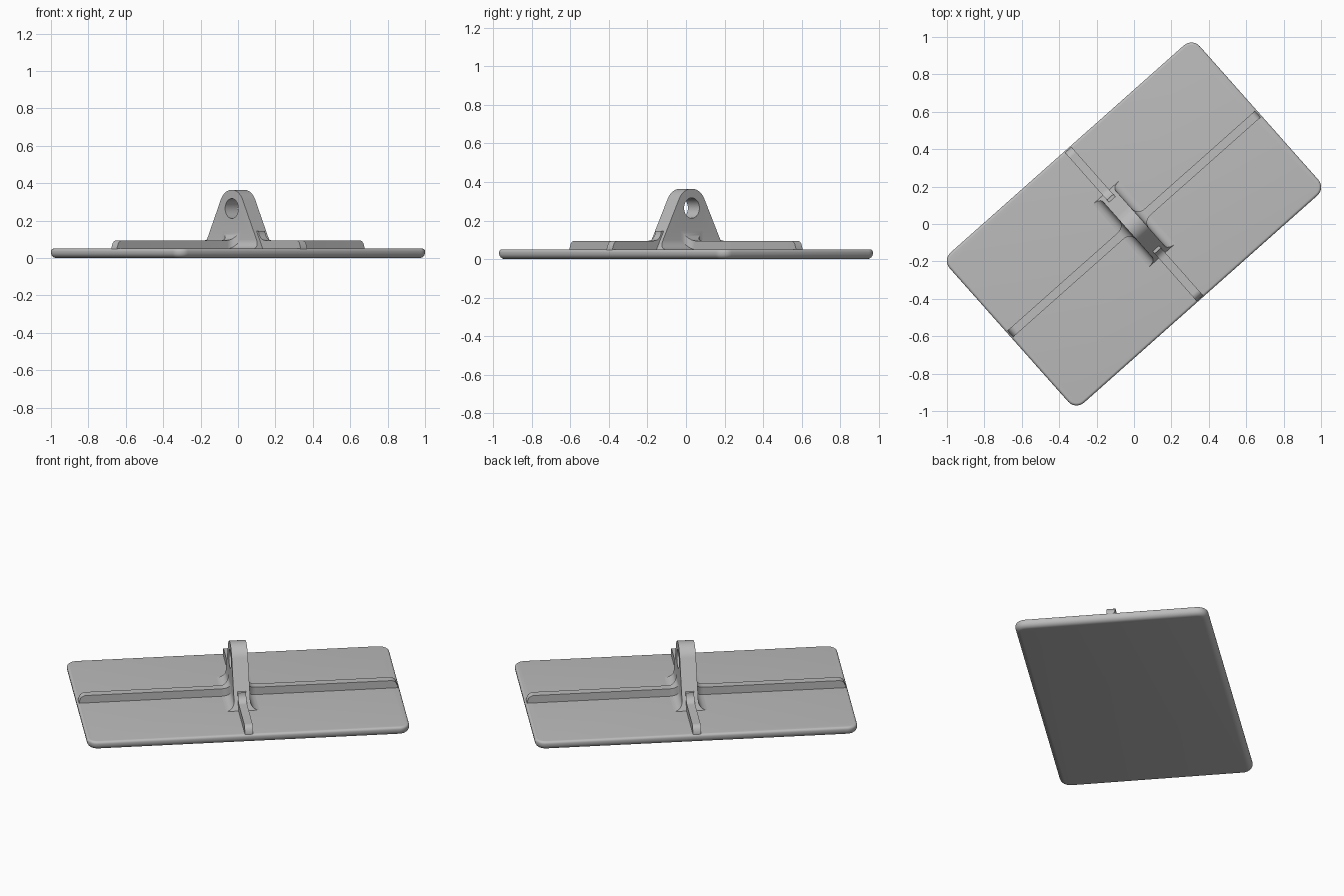
import bpy, bmesh, math
from mathutils import Matrix

cube = bpy.data.objects.get("Cube")
if cube:
    bpy.data.objects.remove(cube, do_unlink=True)

TURN = Matrix.Rotation(math.radians(41.6), 4, 'Z')   # whole part sits diagonally
PLATE_TOP, RIB_TOP = 0.05, 0.095

grey = bpy.data.materials.new("plain grey")
grey.use_nodes = True
grey.diffuse_color = (0.5, 0.5, 0.5, 1)
grey.node_tree.nodes["Principled BSDF"].inputs["Base Color"].default_value = (0.5, 0.5, 0.5, 1)


def arc_gap(d, r):
    """Height of a quarter-round fillet at distance d from its wall."""
    return r - math.sqrt(r * r - (r - d) ** 2) if d < r else 0.0


def loft(name, rings):
    """Skin closed rings of equal point count and cap both ends."""
    bm = bmesh.new()
    rows = [[bm.verts.new(p) for p in ring] for ring in rings]
    n = len(rows[0])
    for a, b in zip(rows, rows[1:]):
        for i in range(n):
            j = (i + 1) % n
            bm.faces.new((a[i], a[j], b[j], b[i]))
    bm.faces.new(rows[0][::-1])
    bm.faces.new(rows[-1])
    bmesh.ops.transform(bm, matrix=TURN, verts=bm.verts)
    bmesh.ops.recalc_face_normals(bm, faces=bm.faces)
    mesh = bpy.data.meshes.new(name)
    bm.to_mesh(mesh)
    bm.free()
    mesh.materials.append(grey)
    obj = bpy.data.objects.new(name, mesh)
    bpy.context.collection.objects.link(obj)
    return obj


def smooth(obj):
    bpy.ops.object.select_all(action='DESELECT')
    obj.select_set(True)
    bpy.context.view_layer.objects.active = obj
    bpy.ops.object.shade_smooth_by_angle(angle=math.radians(35))


# Base plate: rounded rectangle with softened lower and upper rims
def plate_ring(inset, z, hx=0.894, hy=0.537, r=0.06):
    ring = []
    for quarter, (sx, sy) in enumerate([(1, 1), (-1, 1), (-1, -1), (1, -1)]):
        for k in range(9):
            t = math.pi / 2 * (quarter + k / 8)
            ring.append((sx * (hx - r) + (r - inset) * math.cos(t),
                         sy * (hy - r) + (r - inset) * math.sin(t), z))
    return ring


steps = [math.pi / 2 * k / 6 for k in range(7)]
low, high = 0.03, 0.014
rings = [plate_ring(low * (1 - math.sin(t)), low * (1 - math.cos(t))) for t in steps]
rings += [plate_ring(high * (1 - math.cos(t)), PLATE_TOP - high * (1 - math.sin(t))) for t in steps]
smooth(loft("base_plate", rings))


# Ribs: bars with rounded ends that sweep up into the lug
def rib(name, half, wall, flare, along_y):
    end_r, sweep, width = 0.04, 0.05, 0.023
    dists = [wall + sweep * (k / 8) ** 2 for k in range(9)]
    dists += [half - end_r * math.cos(t) for t in steps]
    rings = []
    for s in [-d for d in reversed(dists)] + dists:
        d = abs(s)
        rise = arc_gap(d - wall, sweep)
        w = width + (rise if flare else 0)
        top = RIB_TOP + rise - arc_gap(half - d, end_r)
        ring = [(s, -w, 0.03), (s, w, 0.03), (s, w, top), (s, -w, top)]
        rings.append([(y, x, z) for x, y, z in ring] if along_y else ring)
    smooth(loft(name, rings))


rib("long_rib", 0.885, 0.045, True, False)
rib("short_rib", 0.53, 0.192, False, True)

# Lug: tapered upright with a round head and filleted foot
EYE_Z, HEAD, THICK, FOOT = 0.265, 0.1, 0.045, 0.048
lean = math.radians(23)
side_y, side_z = HEAD * math.cos(lean), EYE_Z + HEAD * math.sin(lean)
foot_y = 0.225


def lug_ring(u, v, z):
    return [(-u, -v, z), (u, -v, z), (u, v, z), (-u, v, z)]


rings = [lug_ring(THICK + FOOT, foot_y, 0.03)]
for t in steps + [None]:
    z = side_z if t is None else PLATE_TOP + FOOT * (1 - math.cos(t))
    u = THICK if t is None else THICK + FOOT * (1 - math.sin(t))
    part = (z - PLATE_TOP) / (side_z - PLATE_TOP)
    rings.append(lug_ring(u, foot_y + (side_y - foot_y) * part, z))
for k in range(1, 12):
    t = lean + (math.radians(88) - lean) * k / 11
    rings.append(lug_ring(THICK, HEAD * math.cos(t), EYE_Z + HEAD * math.sin(t)))
lug = loft("lug", rings)

# Pin hole through the lug
circle = [2 * math.pi * k / 40 for k in range(40)]
cutter = loft("hole_cutter", [[(x, 0.053 * math.cos(t), EYE_Z + 0.053 * math.sin(t))
                               for t in circle] for x in (-0.2, 0.2)])
cutter.hide_render = True
cut = lug.modifiers.new("pin_hole", 'BOOLEAN')
cut.operation, cut.object, cut.solver = 'DIFFERENCE', cutter, 'EXACT'
bpy.context.view_layer.objects.active = lug
bpy.ops.object.modifier_apply(modifier=cut.name)
bpy.data.objects.remove(cutter, do_unlink=True)
smooth(lug)
